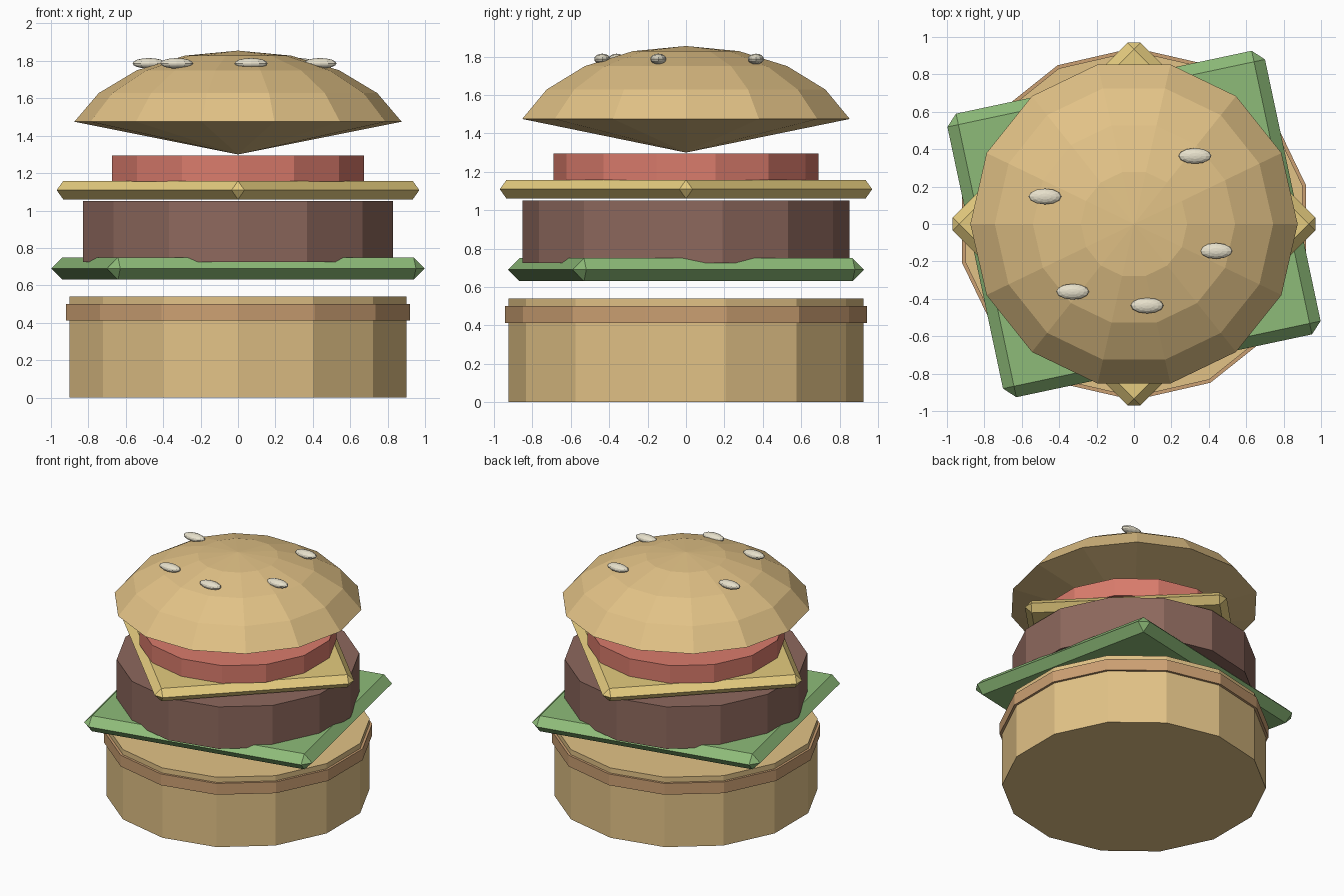
import bpy, bmesh
from math import radians, sin, cos, pi

if "Cube" in bpy.data.objects:
    bpy.data.objects.remove(bpy.data.objects["Cube"])

SIDES = 14


def material(name, rgb):
    m = bpy.data.materials.new(name)
    m.diffuse_color = (*rgb, 1)
    m.use_nodes = True
    m.node_tree.nodes["Principled BSDF"].inputs["Base Color"].default_value = m.diffuse_color
    return m


BUN = material("bun", (0.76, 0.54, 0.24))
CRUST = material("crust", (0.60, 0.35, 0.17))
GREEN = material("lettuce", (0.27, 0.50, 0.19))
MEAT = material("meat", (0.27, 0.14, 0.11))
YELLOW = material("cheese", (0.78, 0.60, 0.21))
RED = material("tomato", (0.70, 0.20, 0.15))
CREAM = material("sesame", (0.80, 0.75, 0.60))


def finish(name, mat):
    ob = bpy.context.object
    ob.name = name
    ob.data.materials.append(mat)
    return ob


def disc(name, r, z0, z1, mat):
    bpy.ops.mesh.primitive_cylinder_add(vertices=SIDES, radius=r, depth=z1 - z0,
                                        location=(0, 0, (z0 + z1) / 2))
    return finish(name, mat)


def slice_(name, sx, sy, z0, z1, angle, mat):
    # Flat box whose bevel meets in a sharp edge at half height
    bpy.ops.mesh.primitive_cube_add(size=1, location=(0, 0, (z0 + z1) / 2),
                                    rotation=(0, 0, radians(angle)))
    ob = finish(name, mat)
    for v in ob.data.vertices:
        v.co.x *= sx
        v.co.y *= sy
        v.co.z *= z1 - z0
    bev = ob.modifiers.new("bevel", "BEVEL")
    bev.segments = 1
    bev.width = (z1 - z0) / 2
    return ob


# Stacked layers
disc("bottom_bun", 0.924, 0, 0.54, BUN)
disc("bun_crust_ring", 0.942, 0.413, 0.50, CRUST)
slice_("lettuce", 1.736, 1.55, 0.63, 0.75, 12, GREEN)
disc("patty", 0.851, 0.726, 1.05, MEAT)
slice_("cheese", 1.42, 1.42, 1.06, 1.158, 45, YELLOW)
disc("tomato", 0.69, 1.156, 1.294, RED)

# Top bun: squashed dome with a shallow cone underneath
bm = bmesh.new()
top = bm.verts.new((0, 0, 1.855))
tip = bm.verts.new((0, 0, 1.30))
rings = []
for k in range(1, 5):
    p = radians(18 * k)
    rings.append([bm.verts.new((0.92 * sin(p) * cos(2 * pi * i / SIDES),
                                0.92 * sin(p) * sin(2 * pi * i / SIDES),
                                1.305 + 0.55 * cos(p))) for i in range(SIDES)])
for i in range(SIDES):
    j = (i + 1) % SIDES
    bm.faces.new((top, rings[0][i], rings[0][j]))
    for a, b in zip(rings, rings[1:]):
        bm.faces.new((a[i], b[i], b[j], a[j]))
    bm.faces.new((tip, rings[-1][j], rings[-1][i]))
mesh = bpy.data.meshes.new("top_bun")
bm.to_mesh(mesh)
bm.free()
mesh.materials.append(BUN)
bpy.context.collection.objects.link(bpy.data.objects.new("top_bun", mesh))

# Sesame seeds
for n, (x, y) in enumerate([(0.326, 0.364), (-0.476, 0.147), (0.439, -0.144),
                            (-0.328, -0.362), (0.07, -0.436)]):
    bpy.ops.mesh.primitive_uv_sphere_add(segments=12, ring_count=8, radius=1,
                                         location=(x, y, 1.787))
    finish(f"sesame_seed_{n + 1}", CREAM).scale = (0.088, 0.042, 0.028)
